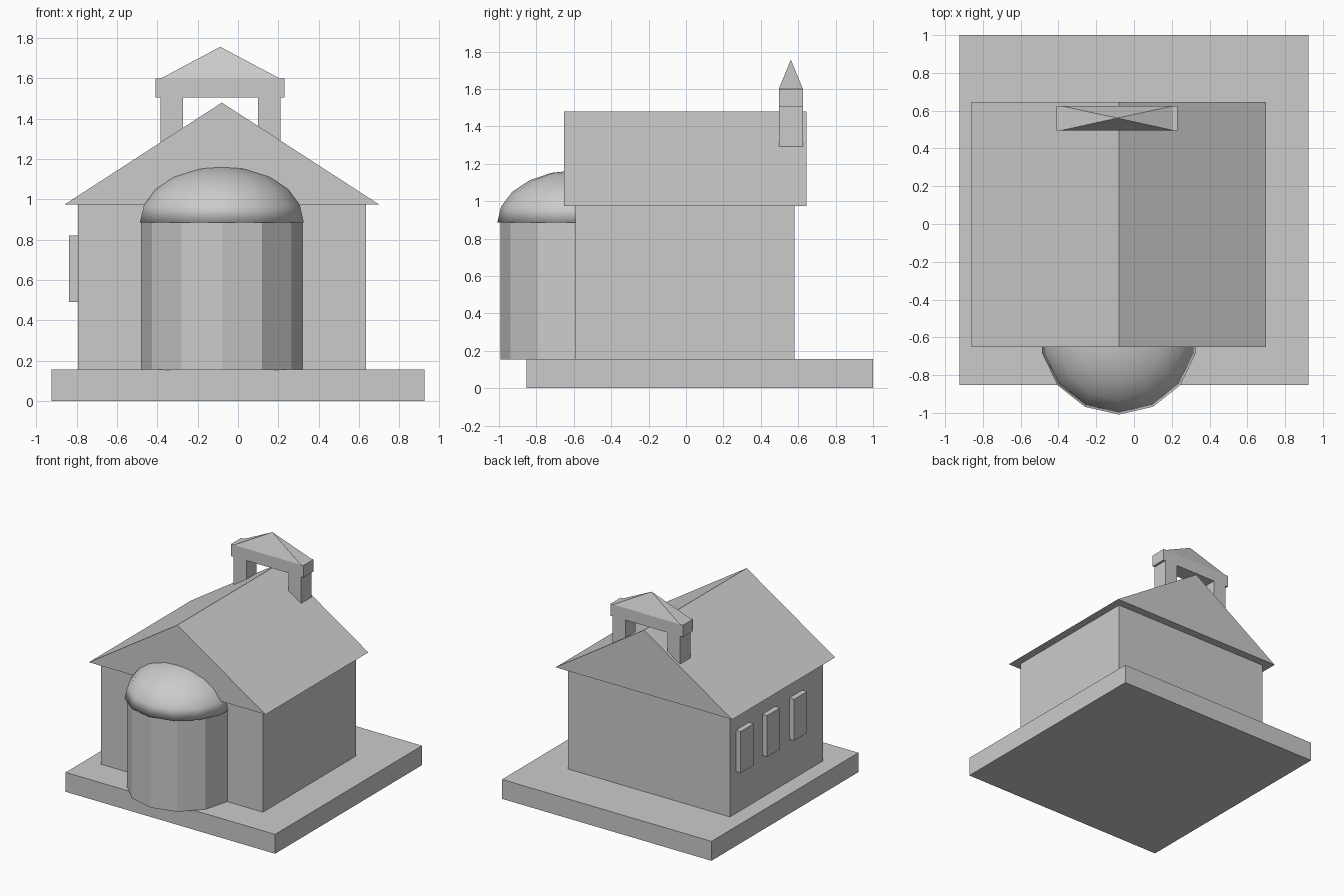
import bpy, bmesh
from math import pi
from mathutils import Matrix

if "Cube" in bpy.data.objects:
    bpy.data.objects.remove(bpy.data.objects["Cube"])

CX = -0.08   # centre line of the chapel


def finish(bm, name, smooth=False):
    bmesh.ops.recalc_face_normals(bm, faces=bm.faces)
    for f in bm.faces:
        f.smooth = smooth
    mesh = bpy.data.meshes.new(name)
    bm.to_mesh(mesh)
    bm.free()
    ob = bpy.data.objects.new(name, mesh)
    bpy.context.collection.objects.link(ob)
    return ob


def box(name, x0, x1, y0, y1, z0, z1):
    bm = bmesh.new()
    centre = Matrix.Translation(((x0 + x1) / 2, (y0 + y1) / 2, (z0 + z1) / 2))
    size = Matrix.Diagonal((x1 - x0, y1 - y0, z1 - z0, 1))
    bmesh.ops.create_cube(bm, size=1, matrix=centre @ size)
    return finish(bm, name)


# base slab and walls
box("base_slab", -0.925, 0.925, -0.853, 1.0, 0, 0.155)
box("walls", -0.795, 0.635, -0.592, 0.58, 0.155, 0.975)

# gabled roof: triangle extruded from front to back
bm = bmesh.new()
profile = [(-0.86, 0.975), (0.70, 0.975), (CX, 1.48)]
gable = bm.faces.new([bm.verts.new((x, -0.652, z)) for x, z in profile])
ext = bmesh.ops.extrude_face_region(bm, geom=[gable], use_keep_orig=True)
bmesh.ops.translate(bm, vec=(0, 1.297, 0),
                    verts=[v for v in ext["geom"] if isinstance(v, bmesh.types.BMVert)])
finish(bm, "gabled_roof")

# twelve-sided apse, corner pointing forward
bm = bmesh.new()
bmesh.ops.create_cone(bm, cap_ends=True, segments=12, radius1=0.4, radius2=0.4, depth=0.735,
                      matrix=Matrix.Translation((CX, -0.592, 0.5205)))
finish(bm, "apse_wall")

# flattened half dome over the apse
bm = bmesh.new()
bmesh.ops.create_uvsphere(bm, u_segments=14, v_segments=10, radius=1)
bmesh.ops.bisect_plane(bm, geom=bm.verts[:] + bm.edges[:] + bm.faces[:], dist=1e-4,
                       plane_co=(0, 0, 0), plane_no=(0, 0, 1), clear_inner=True)
bmesh.ops.holes_fill(bm, edges=[e for e in bm.edges if e.is_boundary], sides=0)
bm.transform(Matrix.Translation((CX, -0.592, 0.885)) @ Matrix.Diagonal((0.417, 0.417, 0.28, 1)))
finish(bm, "apse_dome", smooth=True)

# bell gable: two posts, lintel and pyramid cap
Y0, Y1 = 0.496, 0.625
for side, x in (("left", -0.385), ("right", 0.098)):
    box("bell_post_" + side, x, x + 0.112, Y0, Y1, 1.25, 1.505)
box("bell_lintel", -0.41, 0.23, Y0, Y1, 1.505, 1.6)
bm = bmesh.new()
half = 0.5 ** 0.5
bmesh.ops.create_cone(bm, cap_ends=True, segments=4, radius1=half, radius2=0, depth=1,
                      matrix=Matrix.Translation((0, 0, 0.5)) @ Matrix.Rotation(pi / 4, 4, 'Z'))
bm.transform(Matrix.Translation((-0.088, (Y0 + Y1) / 2, 1.6)) @ Matrix.Diagonal((0.59, Y1 - Y0, 0.157, 1)))
finish(bm, "bell_cap")

# three raised windows on the left wall
for i, y in enumerate((-0.25, 0.09, 0.425)):
    box(f"window_{i + 1}", -0.838, -0.78, y - 0.082, y + 0.082, 0.49, 0.82)
